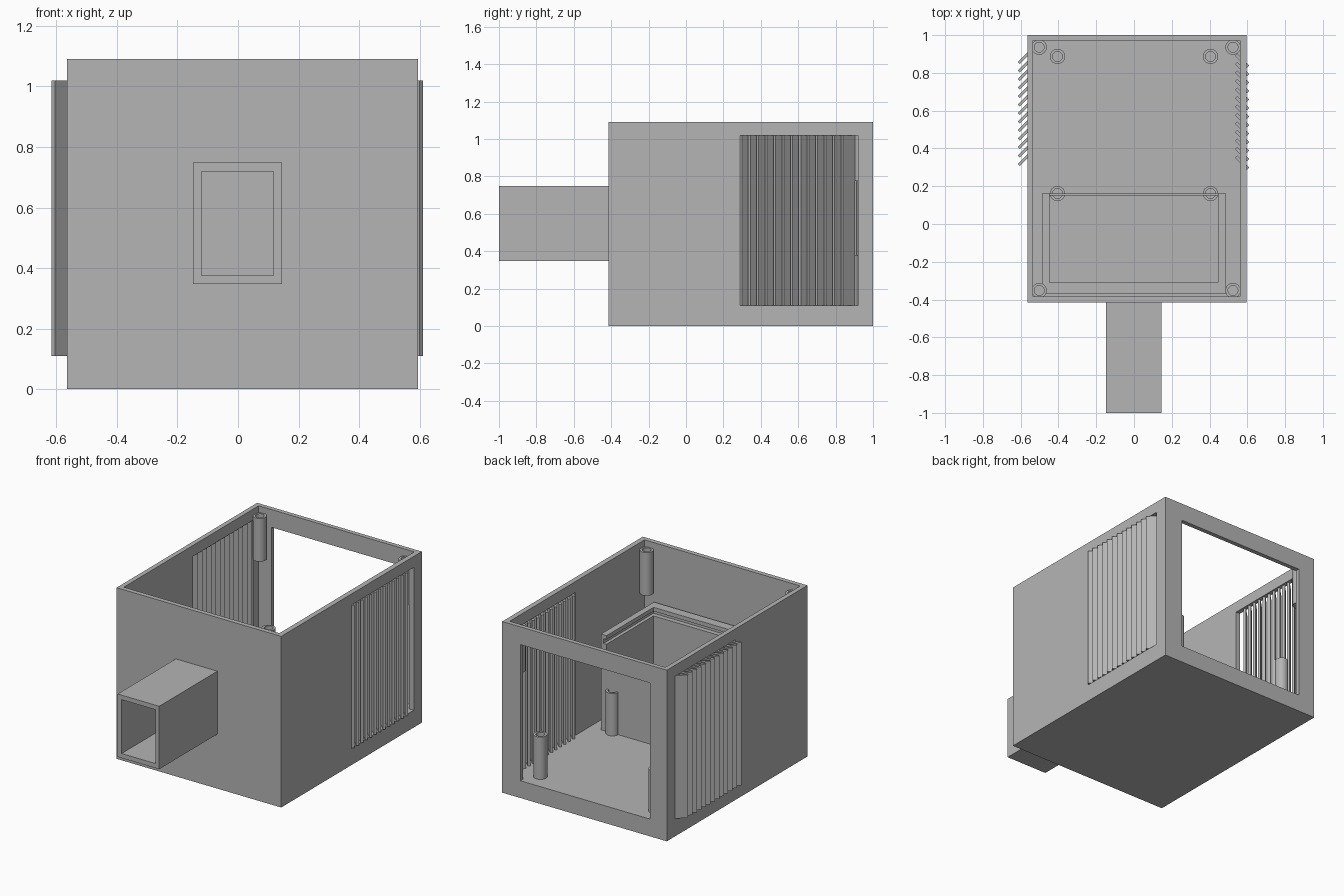
import bpy, bmesh
from math import radians, cos, sin, pi
from mathutils import Matrix, Vector

old = bpy.data.objects.get("Cube")
if old:
    bpy.data.objects.remove(old, do_unlink=True)

# Single plain grey plastic
grey = bpy.data.materials.new("grey_plastic")
grey.use_nodes = True
colour = (0.46, 0.46, 0.46, 1)
grey.diffuse_color = colour
grey.node_tree.nodes["Principled BSDF"].inputs["Base Color"].default_value = colour


def finish(name, bm):
    bmesh.ops.recalc_face_normals(bm, faces=bm.faces)
    mesh = bpy.data.meshes.new(name)
    bm.to_mesh(mesh)
    bm.free()
    mesh.materials.append(grey)
    obj = bpy.data.objects.new(name, mesh)
    bpy.context.collection.objects.link(obj)
    return obj


def add_box(bm, x, y, z, turn=0):
    """Box from (min, max) ranges, turned about its own vertical axis."""
    size = Vector((x[1] - x[0], y[1] - y[0], z[1] - z[0]))
    mid = Vector((x[0] + x[1], y[0] + y[1], z[0] + z[1])) / 2
    m = Matrix.Translation(mid) @ Matrix.Rotation(turn, 4, 'Z') @ Matrix.Diagonal((*size, 1))
    bmesh.ops.create_cube(bm, size=1, matrix=m)


def box(name, x, y, z):
    bm = bmesh.new()
    add_box(bm, x, y, z)
    return finish(name, bm)


def cut(obj, x, y, z):
    """Subtract a box and throw the cutter away."""
    cutter = box("cutter", x, y, z)
    cutter.hide_render = True
    mod = obj.modifiers.new("cut", 'BOOLEAN')
    mod.operation = 'DIFFERENCE'
    mod.solver = 'EXACT'
    mod.object = cutter
    bpy.context.view_layer.objects.active = obj
    bpy.ops.object.modifier_apply(modifier=mod.name)
    bpy.data.objects.remove(cutter, do_unlink=True)


def post(name, x, y, z0, z1, r=0.04, hole=0.026, depth=0.2, sides=32):
    """Screw post: a turned profile with a blind hole in the top."""
    profile = [(r, z0), (r, z1), (hole, z1), (hole, z1 - depth)]
    bm = bmesh.new()
    rings = []
    for rad, z in profile:
        rings.append([bm.verts.new((x + rad * cos(2 * pi * i / sides),
                                    y + rad * sin(2 * pi * i / sides), z))
                      for i in range(sides)])
    for a, b in zip(rings, rings[1:]):
        for i in range(sides):
            j = (i + 1) % sides
            bm.faces.new((a[i], a[j], b[j], b[i]))
    bm.faces.new(rings[0])
    bm.faces.new(rings[-1])
    obj = finish(name, bm)
    bpy.ops.object.select_all(action='DESELECT')
    obj.select_set(True)
    bpy.context.view_layer.objects.active = obj
    bpy.ops.object.shade_smooth_by_angle(angle=radians(35))


FLOOR = 0.11

# Open-topped case with a rear window and a louvre opening on each side
case = box("case", (-0.565, 0.595), (-0.415, 1.0), (0, 1.09))
cut(case, (-0.535, 0.562), (-0.385, 0.972), (FLOOR, 1.3))
cut(case, (-0.445, 0.467), (0.9, 1.1), (FLOOR, 0.977))
cut(case, (0.5, 0.7), (0.31, 0.92), (FLOOR, 1.02))
cut(case, (-0.7, -0.5), (0.31, 0.92), (FLOOR, 1.02))

# Square duct on the front
duct = box("front_duct", (-0.148, 0.145), (-1.0, -0.415), (0.347, 0.748))
cut(duct, (-0.12, 0.118), (-1.1, -0.416), (0.376, 0.719))

# Slanted louvre slats, outer edges swept to the front
for name, x, y, turn in (("left_louvres", 0.573, 0.325, -45),
                         ("right_louvres", -0.578, 0.345, 45)):
    bm = bmesh.new()
    for i in range(13):
        yc = y + i * 0.045
        add_box(bm, (x - 0.045, x + 0.045), (yc - 0.008, yc + 0.008),
                (FLOOR, 1.02), radians(turn))
    finish(name, bm)

# Three-sided inner compartment with a slide-in lid groove
tray = box("inner_compartment", (-0.485, 0.485), (-0.37, 0.163), (FLOOR - 0.005, 0.72))
cut(tray, (-0.448, 0.446), (-0.31, 0.3), (FLOOR, 0.9))
cut(tray, (-0.467, 0.467), (-0.34, 0.3), (0.665, 0.695))
box("compartment_back_panel", (-0.449, 0.447), (0.15, 0.161), (FLOOR, 0.62))

# Screw posts: short ones on the floor, hanging ones in the top corners
for side, x in (("left", 0.405), ("right", -0.405)):
    for end, y in (("rear", 0.887), ("middle", 0.161)):
        post(f"{end}_{side}_floor_post", x, y, FLOOR, 0.38)
for side, x in (("left", 0.524), ("right", -0.502)):
    for end, y in (("rear", 0.936), ("front", -0.352)):
        post(f"{end}_{side}_lid_post", x, y, 0.775, 1.05)
